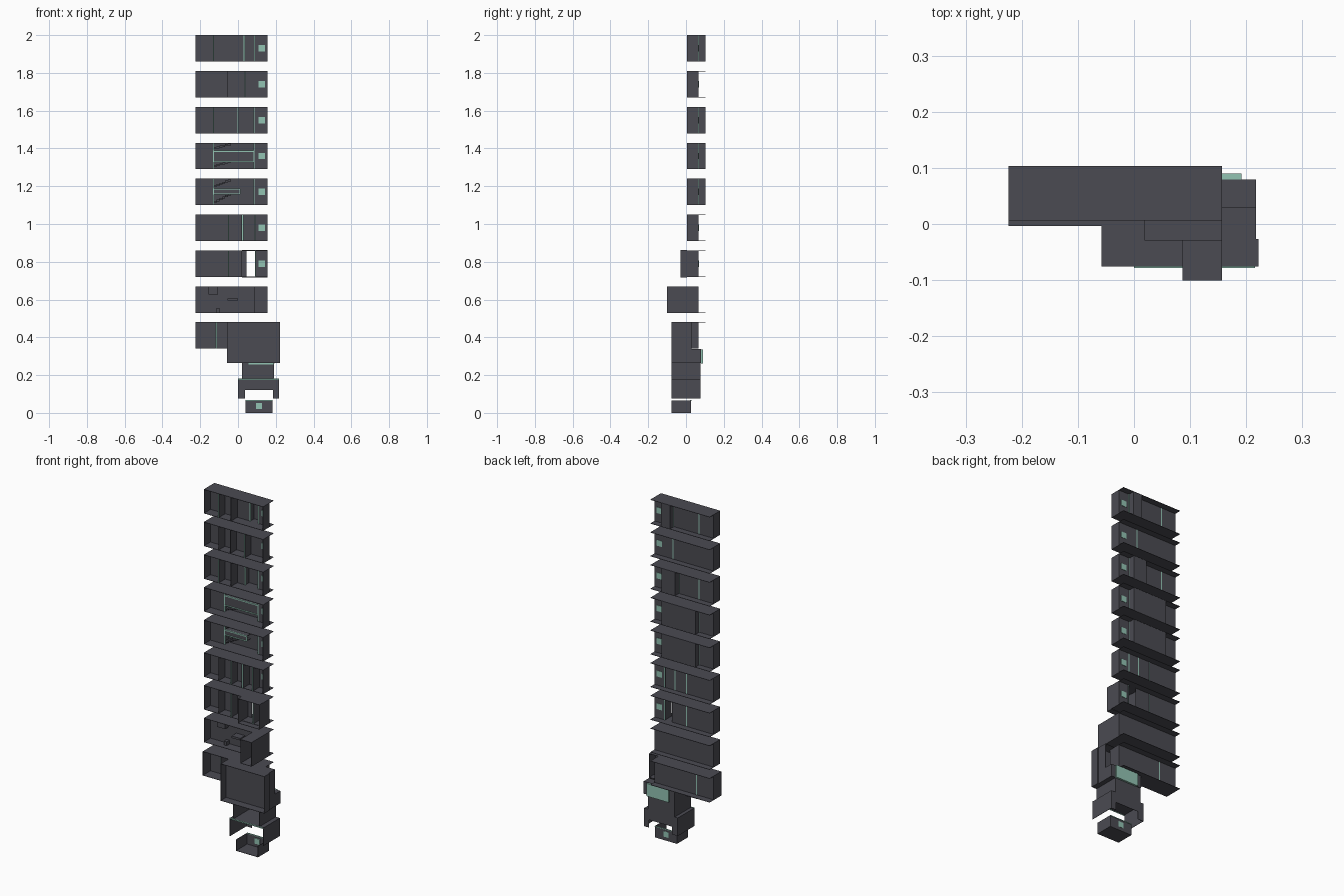
import bpy, bmesh

if "Cube" in bpy.data.objects:
    bpy.data.objects.remove(bpy.data.objects["Cube"])

def material(name, col):
    m = bpy.data.materials.new(name)
    m.diffuse_color = (*col, 1)
    m.use_nodes = True
    m.node_tree.nodes["Principled BSDF"].inputs["Base Color"].default_value = m.diffuse_color
    return m

DARK = material("charcoal", (0.07, 0.07, 0.085))
GREEN = material("pale green", (0.29, 0.55, 0.45))
T = 0.002            # sheet thickness
X0, X1 = -0.224, 0.157
Y0, YB, YR = 0.006, 0.065, 0.101   # front edge, back wall, deep recess wall

def box(name, x0, x1, y0, y1, z0, z1, green=False, edge=False):
    """Box part; edge=True paints the faces along y green."""
    me = bpy.data.meshes.new(name)
    bm = bmesh.new()
    bmesh.ops.create_cube(bm, size=1)
    for v in bm.verts:
        v.co = (x0 + (v.co.x + .5) * (x1 - x0), y0 + (v.co.y + .5) * (y1 - y0),
                z0 + (v.co.z + .5) * (z1 - z0))
    bm.normal_update()
    me.materials.append(GREEN if green else DARK)
    me.materials.append(GREEN)
    if edge:
        for f in bm.faces:
            f.material_index = 1 if abs(f.normal.y) > .5 else 0
    bm.to_mesh(me)
    bm.free()
    ob = bpy.data.objects.new(name, me)
    bpy.context.collection.objects.link(ob)
    return ob

def xwall(name, x, y0, y1, z0, z1):
    box(name, x - T / 2, x + T / 2, y0, y1, z0, z1)

def ywall(name, y, x0, x1, z0, z1):
    box(name, x0, x1, y - T / 2, y + T / 2, z0, z1)

def slab(name, z, x0, x1, y0, y1):
    box(name, x0, x1, y0, y1, z - T / 2, z + T / 2)

def divider(x, z0, z1):
    box("divider", x - .003, x + .003, Y0, YB + .002, z0, z1, edge=True)

def trim(x0, x1, z0, z1):
    box("green_trim", x0, x1, YB - .003, YB + .003, z0, z1, green=True)

def floor(z, thin=(), thick=(), recess=None, gap=None, y0=Y0, right=X1, window=True):
    """One storey: slabs, end walls, back wall with optional recess or gap."""
    a, b = z + T / 2, z + .14 - T / 2
    slab("floor_slab", a, X0, right, y0, .103)
    slab("ceiling_slab", b, X0, right, y0, .103)
    xwall("left_wall", X0 + T / 2, y0, YB, a, b)
    xwall("right_wall", right - T / 2, y0, YB, a, b)
    hole = recess or gap
    if hole:
        ywall("back_wall_left", YB, X0, hole[0], a, b)
        ywall("back_wall_right", YB, hole[1], right, a, b)
    else:
        ywall("back_wall", YB, X0, right, a, b)
    if recess:
        ywall("recess_back", YR, *recess, a, b)
        for x in recess:
            xwall("recess_side", x, YB, YR, a, b)
            trim(x - .003, x + .003, a, b)
    for x in thin:
        xwall("partition", x, Y0, YB, a, b)
    for x in thick:
        divider(x, a, b)
    if window:
        box("window", .108, .142, YB - .005, YB + .003, z + .053, z + .087, green=True)

def stairs(z, top):
    """Stair flight inside the recess."""
    for i in range(6):
        x = -.128 + i * .015
        h = z + .012 + i * (top - z - .012) / 6
        box("stair_step", x, x + .015, .07, .099, h, h + .01)

# Upper storeys, top to bottom
floor(1.86, thin=(-.05,), thick=(-.13,), recess=(.033, .088))
floor(1.67, thin=(-.13, -.055), thick=(.037,))
floor(1.48, thin=(-.05,), thick=(-.13,), recess=(0, .085))

# Stair storeys with a raised landing across the recess
for z, s0, s1, xe in ((1.29, .04, .095, .085), (1.10, .058, .085, .01)):
    floor(z, recess=(-.13, .085))
    ywall("landing_front", YB, -.13, xe, z + s0, z + s1)
    for h in (s0, s1):
        slab("landing_slab", z + h, -.13, xe, YB, YR)
        trim(-.13, xe, z + h - .003, z + h + .003)
    if xe < .05:
        trim(xe - .003, xe + .003, z + s0, z + s1)
    stairs(z, z + s0)
    stairs(z + s1, z + .13)

floor(.91, thin=(-.13, .02), thick=(-.05, .025, .09))
floor(.72, thin=(-.13, .02), thick=(-.05, .092), gap=(.045, .09))

# Porch in front of the gap storey
for z in (.719, .861):
    slab("porch_slab", z, .02, X1, -.029, Y0)
xwall("porch_right", X1 - T / 2, -.029, Y0, .72, .86)
xwall("porch_left", .02, -.029, Y0, .72, .86)

# Storey with the long side room and small furniture
floor(.53, window=False)
for z in (.531, .669):
    slab("side_room_slab", z, .086, X1, -.101, Y0)
xwall("side_room_right", X1 - T / 2, -.101, Y0, .53, .67)
xwall("side_room_left", .087, -.101, YB, .53, .67)
box("cabinet", -.155, -.105, .03, YB, .628, .668)
box("table", -.055, .0, .02, YB, .594, .606)
box("stool", -.115, -.097, .035, .06, .531, .555)

# Lobby storey
floor(.34, thick=(-.115,), y0=-.004, window=False)
A, B = -.057, .222
slab("hall_roof", .479, A, B, -.076, -.028)
slab("hall_floor", .266, A, B, -.076, -.028)
xwall("hall_left", A, -.076, -.028, .265, .48)
xwall("hall_right", B - T / 2, -.076, -.028, .265, .48)
ywall("hall_back", -.028, A, B, .265, .48)
slab("link_roof", .479, A, .217, -.028, .03)
slab("link_floor", .341, A, .217, -.028, .03)
xwall("link_left", A, -.028, Y0, .34, .48)
xwall("link_right", .216, -.028, .03, .265, .48)
slab("annex_roof", .336, .02, .217, .03, .079)
slab("annex_floor", .266, .02, .217, -.028, .079)
xwall("annex_right", .216, .03, .079, .265, .336)
xwall("annex_left", .021, -.028, .079, .265, .336)
ywall("annex_back", .078, .02, .217, .265, .336)
box("green_panel", .05, .192, .079, .09, .262, .335, green=True)

# Narrow tower room
xwall("neck_left", .021, -.076, .076, .18, .265)
xwall("neck_right", .189, -.076, .076, .18, .265)
ywall("neck_back", .075, .02, .19, .18, .265)
box("neck_trim", .055, .19, .069, .073, .257, .264, green=True)

# Wide tower room with the open band in its back wall
slab("wide_roof", .179, 0, .216, -.076, .076)
xwall("wide_left", .001, -.076, .076, .075, .18)
xwall("wide_right", .215, -.076, .076, .075, .18)
ywall("wide_back", .075, 0, .216, .12, .18)
ywall("wide_back_left", .075, 0, .038, .075, .12)
ywall("wide_back_right", .075, .185, .216, .075, .12)
box("wide_trim", 0, .216, -.078, -.074, .175, .182, green=True)

# Basement
slab("basement_floor", .001, .04, .182, -.076, .026)
xwall("basement_left", .041, -.076, .026, 0, .066)
xwall("basement_right", .181, -.076, .026, 0, .066)
ywall("basement_back", .025, .04, .182, 0, .066)
box("basement_trim", .04, .182, .022, .028, .063, .067, green=True)
box("basement_window", .094, .126, .019, .027, .02, .052, green=True)
